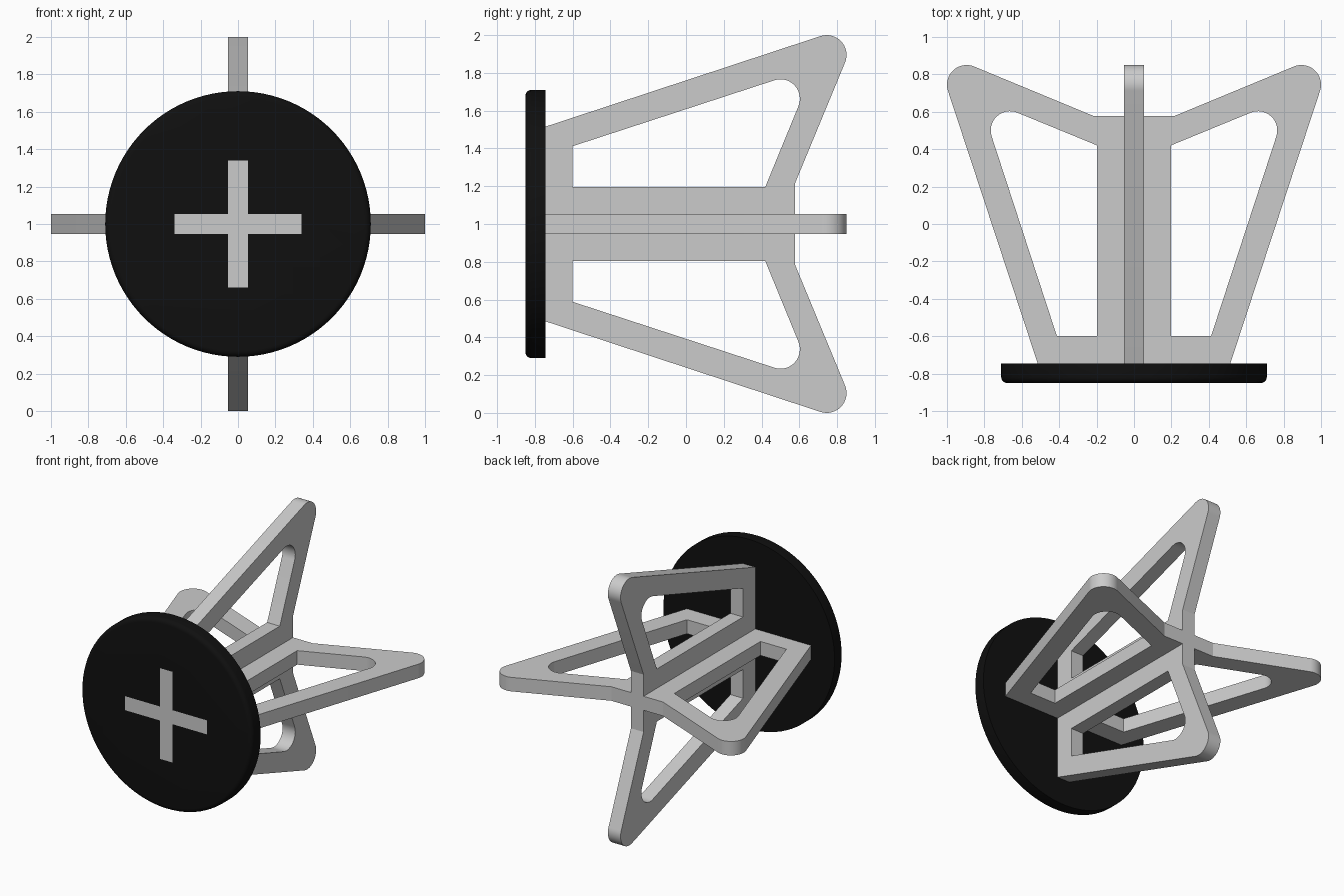
import bpy, bmesh, math
from mathutils import Matrix

if "Cube" in bpy.data.objects:
    bpy.data.objects.remove(bpy.data.objects["Cube"])

T = 0.105          # plate thickness
HUB = (0, 0, 1)    # centre of the wheel-like cross


def finish(bm, name):
    bmesh.ops.recalc_face_normals(bm, faces=bm.faces)
    me = bpy.data.meshes.new(name)
    bm.to_mesh(me)
    bm.free()
    ob = bpy.data.objects.new(name, me)
    bpy.context.collection.objects.link(ob)
    return ob


def arc(cx, cy, r, a0, a1, n=16):
    return [(cx + r * math.cos(math.radians(a0 + (a1 - a0) * i / n)),
             cy + r * math.sin(math.radians(a0 + (a1 - a0) * i / n))) for i in range(n + 1)]


def mirrored(pts):
    return [(-x, y) for x, y in reversed(pts)]


def plate(name, angle):
    """Flat double fin with two windows and a tab reaching through the disc."""
    half = [(0.34, -0.85), (0.34, -0.745), (0.515, -0.745)]
    half += arc(0.895, 0.745, 0.105, -18.3, 112.5) + [(0.215, 0.577)]
    window = [(0.197, -0.6), (0.412, -0.6)] + arc(0.663, 0.5, 0.103, -18.3, 112.5) + [(0.197, 0.42)]
    bm = bmesh.new()
    edges = []
    for loop in (half + mirrored(half), window, mirrored(window)):
        vs = [bm.verts.new((x, y, -T / 2)) for x, y in loop]
        edges += [bm.edges.new((vs[i - 1], vs[i])) for i in range(len(vs))]
    bmesh.ops.triangle_fill(bm, edges=edges, use_beauty=True, use_dissolve=False)
    ext = bmesh.ops.extrude_face_region(bm, geom=bm.faces[:], use_keep_orig=True)
    bmesh.ops.translate(bm, vec=(0, 0, T),
                        verts=[g for g in ext["geom"] if isinstance(g, bmesh.types.BMVert)])
    bmesh.ops.transform(bm, matrix=Matrix.Translation(HUB) @ Matrix.Rotation(angle, 4, 'Y'), verts=bm.verts)
    return finish(bm, name)


def boolean(ob, cutter, op):
    m = ob.modifiers.new(op.title(), 'BOOLEAN')
    m.operation, m.object, m.solver = op, cutter, 'EXACT'
    cutter.hide_render = True
    cutter.hide_set(True)


def smooth(ob):
    bpy.ops.object.select_all(action='DESELECT')
    ob.select_set(True)
    bpy.context.view_layer.objects.active = ob
    bpy.ops.object.modifier_apply
    for m in list(ob.modifiers):
        bpy.ops.object.modifier_apply(modifier=m.name)
    bpy.ops.object.shade_smooth_by_angle(angle=math.radians(20))


# Crossed fin plates, joined into one solid
fins = plate("crossed_fins", 0)
upright = plate("upright_fin_helper", math.pi / 2)
boolean(fins, upright, 'UNION')
smooth(fins)
bpy.data.objects.remove(upright)

# Black disc with a rounded front rim
bm = bmesh.new()
bmesh.ops.create_cone(bm, cap_ends=True, segments=96, radius1=0.71, radius2=0.71, depth=T)
rim = [e for e in bm.edges if all(v.co.z > 0 for v in e.verts)]
bmesh.ops.bevel(bm, geom=rim, offset=0.032, segments=5, profile=0.5, affect='EDGES')
bmesh.ops.transform(bm, verts=bm.verts,
                    matrix=Matrix.Translation((0, -0.7975, 1)) @ Matrix.Rotation(math.pi / 2, 4, 'X'))
disc = finish(bm, "disc")

# Cross-shaped slot in the disc for the fin tabs
slots = []
for name, size in (("slot_flat", (0.68, 0.3, T)), ("slot_upright", (T, 0.3, 0.68))):
    bm = bmesh.new()
    bmesh.ops.create_cube(bm, size=1)
    bmesh.ops.scale(bm, vec=size, verts=bm.verts)
    bmesh.ops.translate(bm, vec=(0, -0.7975, 1), verts=bm.verts)
    slots.append(finish(bm, name))
    boolean(disc, slots[-1], 'DIFFERENCE')
smooth(disc)
for s in slots:
    bpy.data.objects.remove(s)

black = bpy.data.materials.new("black")
black.diffuse_color = (0.005, 0.005, 0.005, 1)
black.use_nodes = True
black.node_tree.nodes["Principled BSDF"].inputs["Base Color"].default_value = black.diffuse_color
disc.data.materials.clear()
disc.data.materials.append(black)
for p in disc.data.polygons:
    p.material_index = 0
